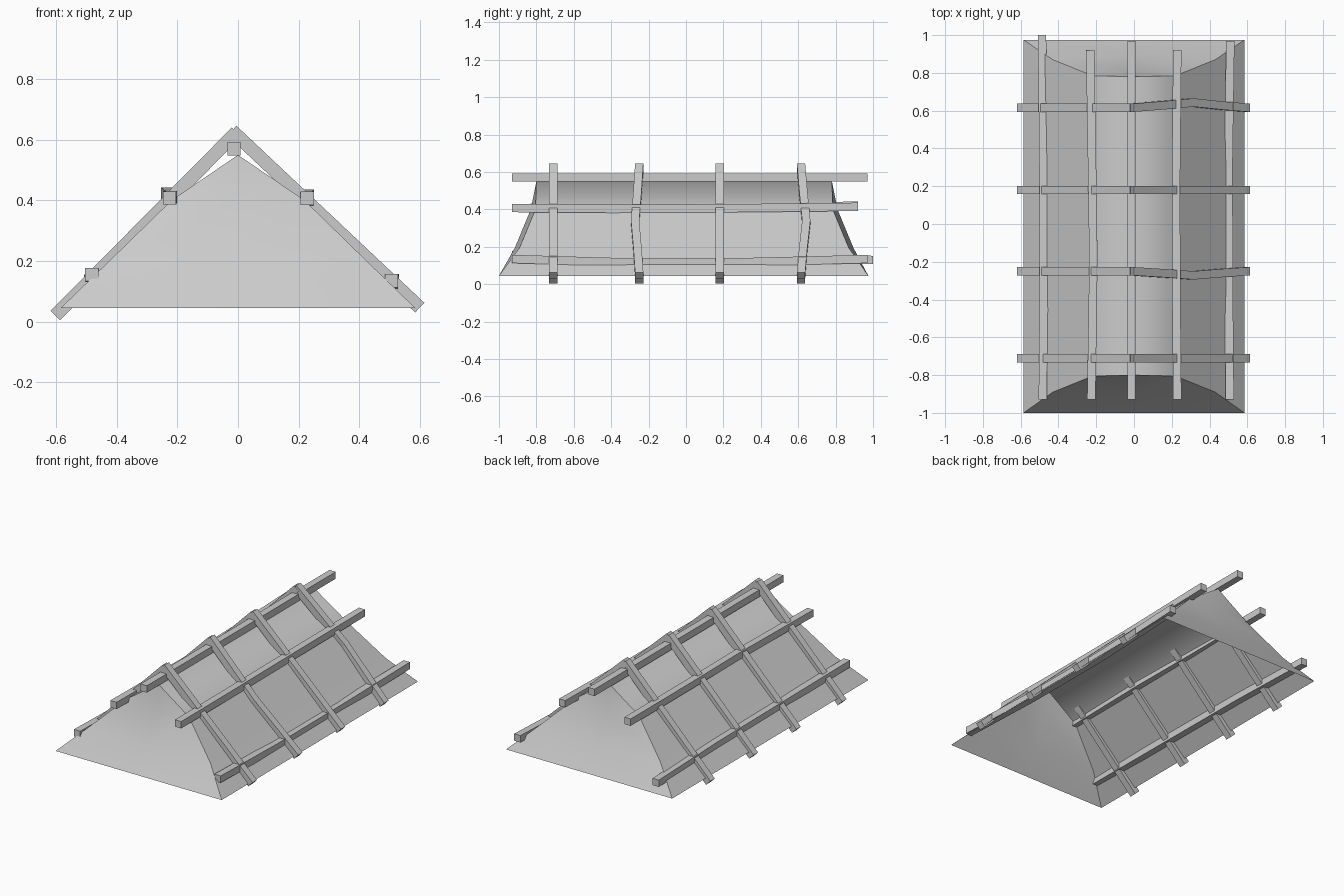
import bpy, bmesh
from mathutils import Vector

if "Cube" in bpy.data.objects:
    bpy.data.objects.remove(bpy.data.objects["Cube"])


def make_object(name, bm):
    mesh = bpy.data.meshes.new(name)
    bm.to_mesh(mesh)
    bm.free()
    ob = bpy.data.objects.new(name, mesh)
    bpy.context.collection.objects.link(ob)
    return ob


def pole(name, path, up, size=0.044):
    """Square beam swept along a slightly crooked path."""
    bm = bmesh.new()
    pts = [Vector(p) for p in path]
    axis = (pts[-1] - pts[0]).normalized()
    side = axis.cross(Vector(up)).normalized()
    top = side.cross(axis).normalized()
    h = size / 2
    rings = [[bm.verts.new(p + side * a * h + top * b * h)
              for a, b in ((-1, -1), (1, -1), (1, 1), (-1, 1))] for p in pts]
    for r, s in zip(rings, rings[1:]):
        for i in range(4):
            j = (i + 1) % 4
            bm.faces.new((r[i], r[j], s[j], s[i]))
    bm.faces.new(rings[0][::-1])
    bm.faces.new(rings[-1])
    bmesh.ops.recalc_face_normals(bm, faces=bm.faces)
    return make_object(name, bm)


# Roof cloth cross-section, eave to ridge: x, z, front y, back y
half = [(0.585, 0.045, -1.0, 0.975), (0.43, 0.195, -0.89, 0.87),
        (0.22, 0.40, -0.805, 0.785), (0.0, 0.55, -0.80, 0.78)]
profile = [(-x, z, f, b) for x, z, f, b in half] + half[-2::-1]

# Roof cloth: flat sides, softly rounded top
bm = bmesh.new()
front = [bm.verts.new((x, f, z)) for x, z, f, b in profile]
back = [bm.verts.new((x, b, z)) for x, z, f, b in profile]
for i in range(6):
    face = bm.faces.new((front[i], front[i + 1], back[i + 1], back[i]))
    face.smooth = i in (2, 3)
for i in (2, 4):
    bm.edges.get((front[i], back[i])).smooth = False
bmesh.ops.recalc_face_normals(bm, faces=bm.faces)
for f in bm.faces:
    if f.normal.z < 0:
        f.normal_flip()
make_object("roof_cloth", bm)

# Sloping end panels
for name, k, s in (("front_panel", 2, -1), ("back_panel", 3, 1)):
    bm = bmesh.new()
    rows = []
    for row, mid in zip(half[:3], (0, 0.025, 0.025)):
        x, z, y = row[0], row[1], row[k]
        rows.append([bm.verts.new(p) for p in
                     ((-x, y, z), (0, y + s * mid, z), (x, y, z))])
    apex = bm.verts.new((0, half[3][k], half[3][1]))
    for a, b in zip(rows, rows[1:]):
        for i in range(2):
            bm.faces.new((a[i], a[i + 1], b[i + 1], b[i]))
    for i in range(2):
        bm.faces.new((rows[2][i], rows[2][i + 1], apex))
    for f in bm.faces:
        f.smooth = True
        f.normal_update()
        if f.normal.y * s < 0:
            f.normal_flip()
    make_object(name, bm)

# Long poles running front to back
pole("ridge_pole", [(-0.013, -0.93, 0.57), (-0.013, 0.97, 0.57)], (0, 0, 1))
pole("left_upper_pole", [(-0.226, -0.93, 0.408), (-0.215, -0.2, 0.41),
                         (-0.222, 0.3, 0.412), (-0.232, 0.92, 0.42)], (0, 0, 1))
pole("right_upper_pole", [(0.229, -0.93, 0.407), (0.224, -0.4, 0.404),
                          (0.222, 0.2, 0.406), (0.229, 0.92, 0.414)], (0, 0, 1))
pole("left_lower_pole", [(-0.483, -0.93, 0.155), (-0.477, -0.3, 0.145),
                         (-0.48, 0.4, 0.142), (-0.487, 1.0, 0.13)], (0, 0, 1))
pole("right_lower_pole", [(0.507, -0.93, 0.135), (0.502, -0.35, 0.118),
                          (0.50, 0.3, 0.118), (0.51, 0.97, 0.135)], (0, 0, 1))

# Rafters: left ones straight, some right ones bowed
for n, (y, bow) in enumerate([(-0.71, 0), (-0.25, -0.022), (0.18, 0), (0.615, 0.028)], 1):
    pole(f"left_rafter_{n}", [(-0.603, y, 0.02), (-0.005, y, 0.625)], (-1, 0, 1))
    a, b = Vector((0.60, y, 0.046)), Vector((-0.02, y, 0.63))
    pts = [a.lerp(b, t) + Vector((0, bow * w, 0))
           for t, w in ((0, 0), (0.22, 0.4), (0.48, 1), (0.72, 0.5), (1, 0))]
    pole(f"right_rafter_{n}", pts if bow else [a, b], (1, 0, 1))
